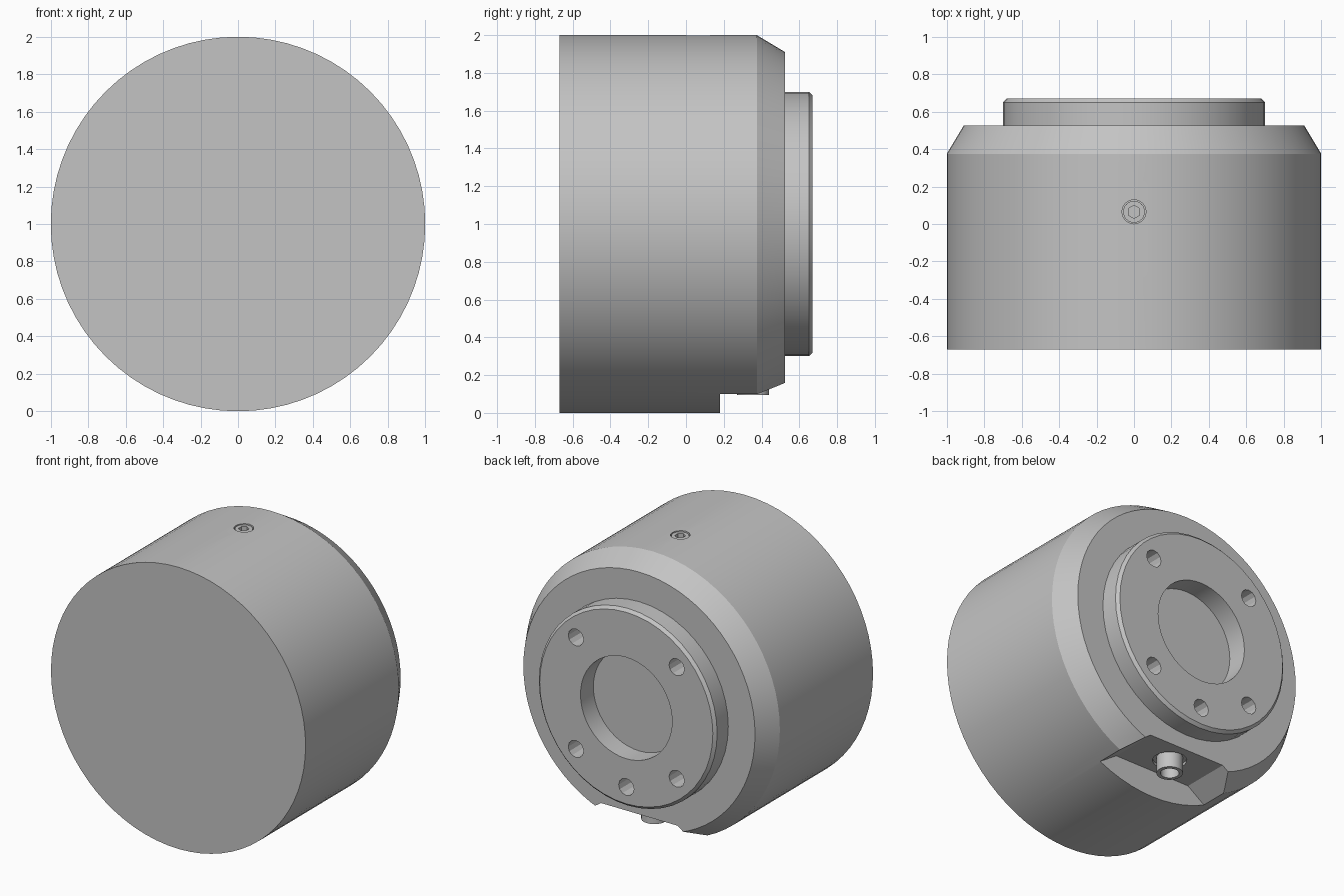
import bpy
import bmesh
import math
from mathutils import Matrix, Vector

cube = bpy.data.objects.get("Cube")
if cube:
    bpy.data.objects.remove(cube, do_unlink=True)

metal = bpy.data.materials.new("satin grey metal")
metal.use_nodes = True
GREY = (0.55, 0.55, 0.55, 1)
metal.diffuse_color = GREY
metal.node_tree.nodes["Principled BSDF"].inputs["Base Color"].default_value = GREY

AXIS_Z = 1.0
FACE_Y = 0.525   # rear face of the housing
END_Y = 0.67     # half of the overall depth


def make_object(name, bm):
    bmesh.ops.recalc_face_normals(bm, faces=bm.faces)
    mesh = bpy.data.meshes.new(name)
    bm.to_mesh(mesh)
    bm.free()
    mesh.materials.append(metal)
    obj = bpy.data.objects.new(name, mesh)
    bpy.context.collection.objects.link(obj)
    return obj


def lathe(name, profile, sides):
    """Turn (radius, y) points around the y axis of the part."""
    bm = bmesh.new()
    verts = [bm.verts.new((r, y, 0)) for r, y in profile]
    edges = [bm.edges.new((verts[i], verts[(i + 1) % len(verts)]))
             for i in range(len(verts) - (profile[0][0] == 0))]
    bmesh.ops.spin(bm, geom=verts + edges, axis=(0, 1, 0), cent=(0, 0, 0),
                   angle=math.tau, steps=sides, use_merge=True)
    bmesh.ops.remove_doubles(bm, verts=bm.verts, dist=0.0001)
    bmesh.ops.translate(bm, verts=bm.verts, vec=(0, 0, AXIS_Z))
    return make_object(name, bm)


def cylinder(name, start, end, radius, sides):
    start, end = Vector(start), Vector(end)
    axis = end - start
    bm = bmesh.new()
    turn = axis.to_track_quat("Z", "Y").to_matrix().to_4x4()
    bmesh.ops.create_cone(bm, cap_ends=True, segments=sides, radius1=radius,
                          radius2=radius, depth=axis.length,
                          matrix=Matrix.Translation((start + end) / 2) @ turn)
    return make_object(name, bm)


def cut(target, cutter):
    mod = target.modifiers.new("cut", "BOOLEAN")
    mod.operation = "DIFFERENCE"
    mod.solver = "EXACT"
    mod.object = cutter
    bpy.context.view_layer.objects.active = target
    bpy.ops.object.modifier_apply(modifier=mod.name)
    bpy.data.objects.remove(cutter, do_unlink=True)


def smooth(obj):
    obj.data.polygons.foreach_set("use_smooth", [True] * len(obj.data.polygons))
    obj.data.set_sharp_from_angle(angle=math.radians(25))


# Drum-shaped housing with a chamfered rear rim
housing = lathe("housing", [(0, -END_Y), (1, -END_Y), (1, 0.375),
                            (0.91, FACE_Y), (0, FACE_Y)], 72)

# Connector pocket with sloping sides in the underside
bm = bmesh.new()
outline = [(-0.3, 0.19), (0.3, 0.19), (0.65, -0.05), (-0.65, -0.05)]
face = bm.faces.new([bm.verts.new((x, 0.18, z)) for x, z in outline])
pulled = bmesh.ops.extrude_face_region(bm, geom=[face])["geom"]
bmesh.ops.translate(bm, verts=[v for v in pulled if isinstance(v, bmesh.types.BMVert)],
                    vec=(0, 0.6, 0))
cut(housing, make_object("pocket_cutter", bm))

# Shallow seat for the connector
CONNECTOR_Y = 0.355
cut(housing, cylinder("seat_cutter", (0, CONNECTOR_Y, 0.1),
                      (0, CONNECTOR_Y, 0.21), 0.11, 24))

# Set screw hole on top
SCREW_Y = 0.065
cut(housing, cylinder("screw_hole_cutter", (0, SCREW_Y, 1.9),
                      (0, SCREW_Y, 2.1), 0.064, 24))

# Ring flange on the rear, open in the middle
flange = lathe("mounting_flange", [(0.36, FACE_Y - 0.005), (0.7, FACE_Y - 0.005),
                                   (0.7, 0.65), (0.68, END_Y), (0.36, END_Y)], 48)

# Four bolt holes on the diagonals and one locating hole at the bottom
for degrees in (45, 135, 225, 270, 315):
    a = math.radians(degrees)
    x, z = 0.56 * math.cos(a), AXIS_Z + 0.56 * math.sin(a)
    cut(flange, cylinder("bolt_hole_cutter", (x, 0.4, z), (x, 0.8, z), 0.06, 12))

# Hollow connector stub
connector = cylinder("connector", (0, CONNECTOR_Y, 0.23), (0, CONNECTOR_Y, 0.095), 0.085, 24)
cut(connector, cylinder("bore_cutter", (0, CONNECTOR_Y, 0.18),
                        (0, CONNECTOR_Y, 0.05), 0.06, 24))

# Set screw with hexagon socket
screw = cylinder("set_screw", (0, SCREW_Y, 1.89), (0, SCREW_Y, 1.993), 0.058, 24)
cut(screw, cylinder("socket_cutter", (0, SCREW_Y, 1.94), (0, SCREW_Y, 2.05), 0.035, 6))

for part in (housing, flange, connector, screw):
    smooth(part)
